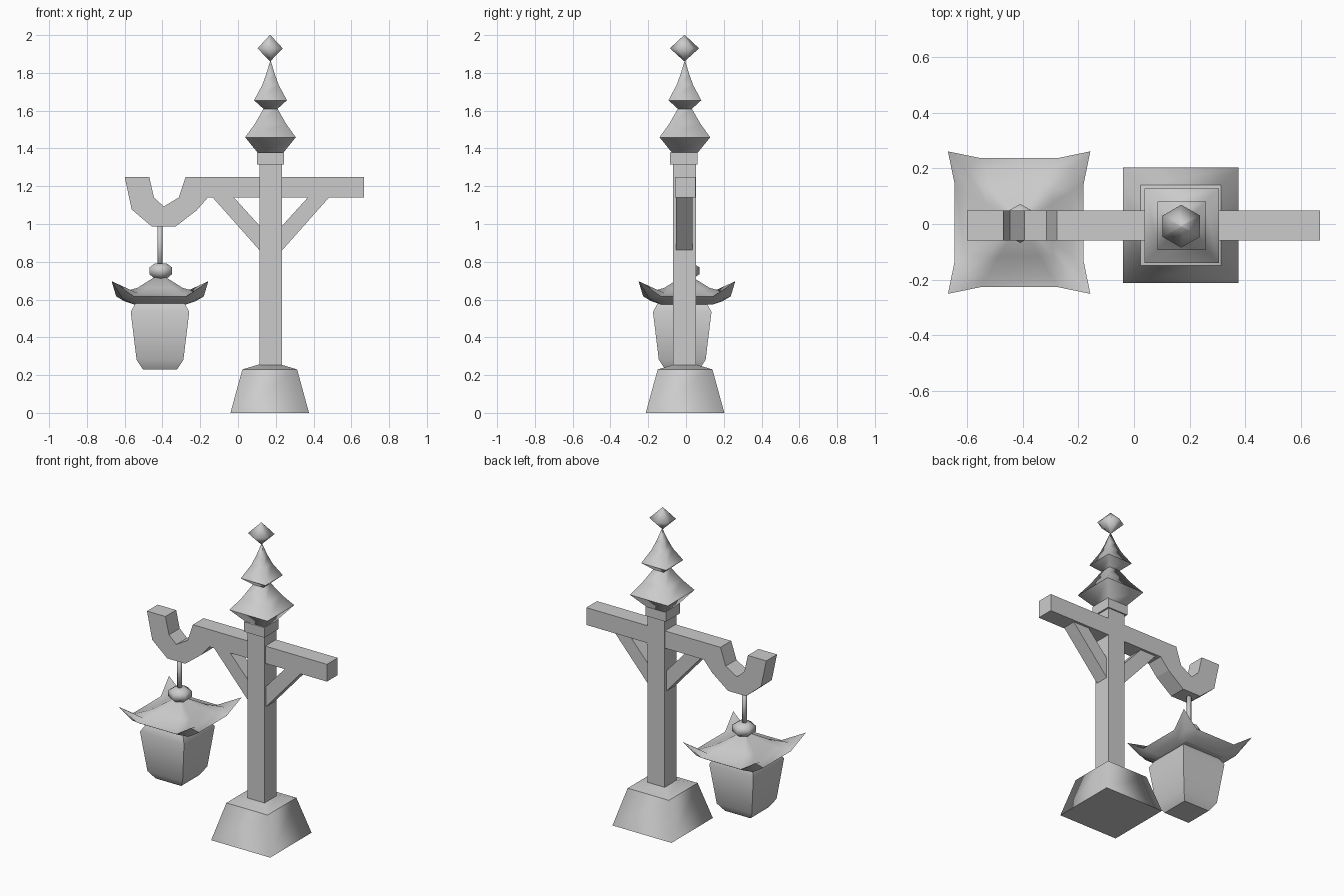
import bpy, math

if "Cube" in bpy.data.objects:
    bpy.data.objects.remove(bpy.data.objects["Cube"])


def make(name, verts, faces, smooth=False, sharp_z=()):
    me = bpy.data.meshes.new(name)
    me.from_pydata(verts, [], faces)
    me.update()
    for p in me.polygons:
        p.use_smooth = smooth
    for e in me.edges:
        a, b = (me.vertices[i].co.z for i in e.vertices)
        if abs(a - b) < 1e-5 and any(abs(a - z) < 1e-4 for z in sharp_z):
            e.use_edge_sharp = True
    ob = bpy.data.objects.new(name, me)
    bpy.context.collection.objects.link(ob)
    return ob


def loft(name, rings, smooth=False, sharp_z=()):
    """Skin a stack of equal-length rings and cap both ends."""
    n = len(rings[0])
    verts = [v for r in rings for v in r]
    faces = [(k * n + i, k * n + (i + 1) % n, (k + 1) * n + (i + 1) % n, (k + 1) * n + i)
             for k in range(len(rings) - 1) for i in range(n)]
    faces += [tuple(reversed(range(n))), tuple(range(len(verts) - n, len(verts)))]
    return make(name, verts, faces, smooth, sharp_z)


def turned(name, c, profile, sides=4, smooth=True, sharp_z=()):
    """Stack of regular polygons; for four sides the radius is the half width."""
    k, start = (math.sqrt(2), math.pi / 4) if sides == 4 else (1, math.pi / 2)
    rings = [[(c[0] + k * r * math.cos(start + i * math.tau / sides),
               c[1] + k * r * math.sin(start + i * math.tau / sides), z)
              for i in range(sides)] for r, z in profile]
    return loft(name, rings, smooth, sharp_z)


def plank(name, outline, y0, y1):
    return loft(name, [[(x, y, z) for x, z in outline] for y in (y0, y1)])


def smooth_by_angle(ob, deg):
    bpy.ops.object.select_all(action='DESELECT')
    ob.select_set(True)
    bpy.context.view_layer.objects.active = ob
    bpy.ops.object.shade_smooth_by_angle(angle=math.radians(deg))


AX, AY = 0.172, -0.006   # post axis
LX = -0.413              # lantern axis

# Post and stone foot
turned("foot", (0.168, -0.005), [(0.208, 0), (0.145, 0.23), (0.062, 0.255)],
       sharp_z=(0, 0.23, 0.255))
turned("post", (AX + 0.002, -0.008), [(0.06, 0.2), (0.06, 1.32)], smooth=False)
turned("collar", (AX, -0.012), [(0.072, 1.316), (0.072, 1.379)], smooth=False)

# Stacked finial
turned("finial_lower", (AX, AY),
       [(0.066, 1.375), (0.134, 1.459), (0.083, 1.53), (0.036, 1.612)], sharp_z=(1.375, 1.459, 1.612))
turned("finial_upper", (AX, AY),
       [(0.034, 1.607), (0.087, 1.655), (0.044, 1.735), (0.024, 1.79), (0.002, 1.862)],
       sharp_z=(1.607, 1.655))
turned("finial_tip", (AX - 0.002, -0.016 / 2),
       [(0.002, 1.862), (0.077, 1.93), (0.002, 2.0)], sides=6)

# Crossbeam with hooked end
plank("hooked_beam", [(-0.60, 1.25), (-0.563, 1.077), (-0.457, 0.987), (-0.33, 0.987),
                      (-0.219, 1.072), (-0.16, 1.14), (0.668, 1.14), (0.668, 1.25),
                      (-0.277, 1.25), (-0.314, 1.14), (-0.393, 1.093), (-0.445, 1.14),
                      (-0.47, 1.25)], -0.059, 0.049)

# Diagonal braces on both sides of the post
for side, s in (("left", -1), ("right", 1)):
    pts = [(0.05, 0.85), (0.312, 1.145), (0.20, 1.145), (0.05, 0.98)]
    pts = [(AX + 0.002 + s * x, z) for x, z in pts]
    plank("brace_" + side, pts if s > 0 else pts[::-1], -0.053, 0.034)

# Hanging rod and knob
turned("hanging_rod", (LX, 0.002), [(0.014, 0.77), (0.014, 0.995)], sides=6)
turned("lantern_knob", (LX + 0.004, 0.002),
       [(0.035, 0.71), (0.07, 0.735), (0.07, 0.77), (0.035, 0.792)], sides=6)


# Lantern roof: rings of twelve points with corners swept up to points
def roof_ring(h, z, ch, cz):
    q = h * 0.6
    ring = []
    for k in range(4):
        c, s = round(math.cos(k * math.pi / 2)), round(math.sin(k * math.pi / 2))
        for x, y, zz in ((ch, -ch, cz), (h, -q, z), (h, q, z)):
            ring.append((LX + x * c - y * s, 0.005 + x * s + y * c, zz))
    return ring


loft("lantern_roof", [roof_ring(0.14, 0.575, 0.14, 0.575),
                      roof_ring(0.19, 0.592, 0.2, 0.605),
                      roof_ring(0.232, 0.617, 0.256, 0.697),
                      roof_ring(0.19, 0.632, 0.19, 0.642),
                      roof_ring(0.12, 0.662, 0.12, 0.662),
                      roof_ring(0.03, 0.718, 0.03, 0.718)], True, (0.575, 0.617))
roof = bpy.data.objects["lantern_roof"]
for e in roof.data.edges:           # keep the whole rim crisp
    if all(24 <= i < 36 for i in e.vertices):
        e.use_edge_sharp = True

# Lantern body
body = turned("lantern_body", (LX, -0.02),
              [(0.09, 0.23), (0.124, 0.281), (0.155, 0.535), (0.13, 0.58)])
smooth_by_angle(body, 50)
